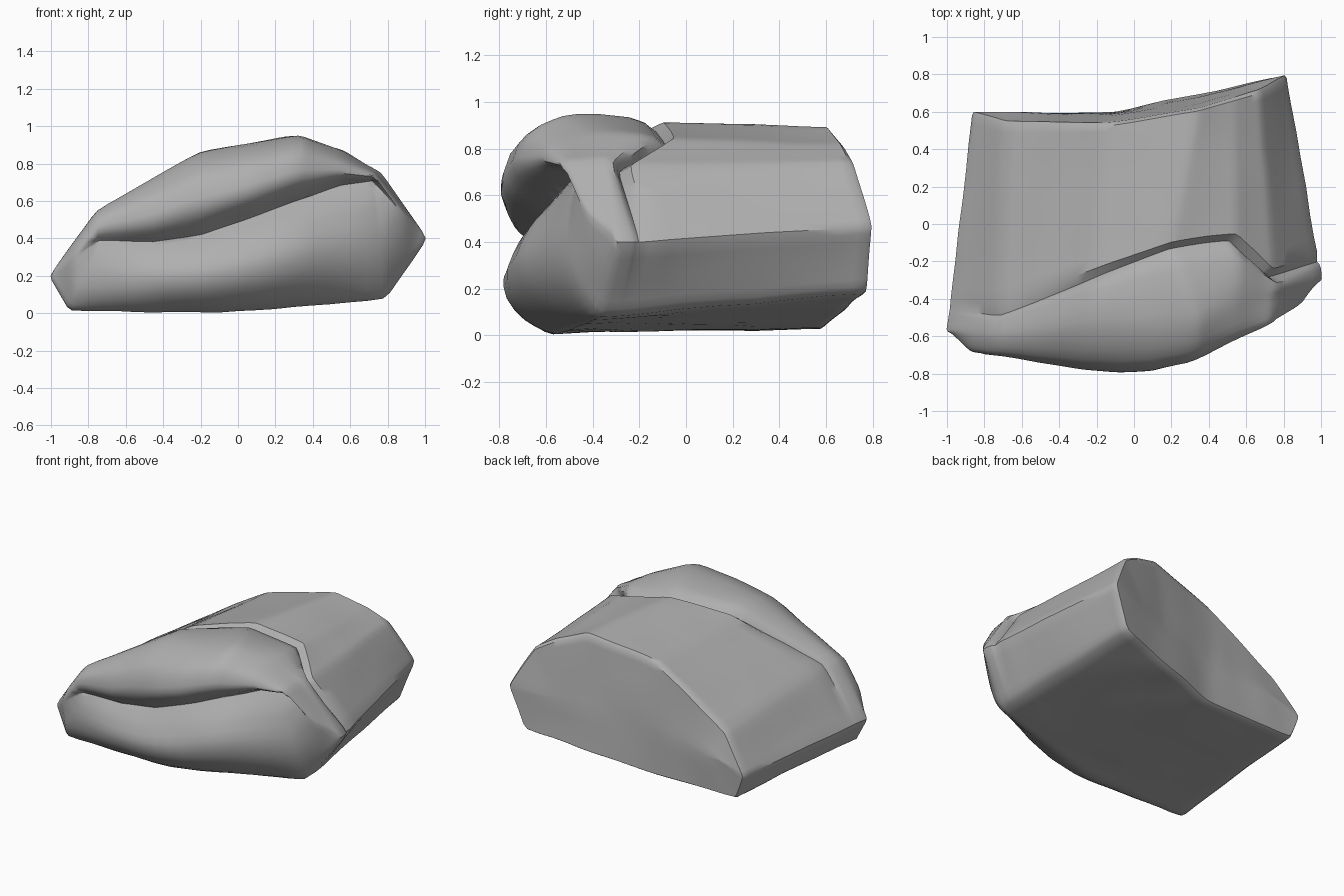
import bpy, bmesh, math
from mathutils import Vector, noise

if "Cube" in bpy.data.objects:
    bpy.data.objects.remove(bpy.data.objects["Cube"])

grey = bpy.data.materials.new("stone grey")
grey.use_nodes = True
grey.diffuse_color = (0.43, 0.43, 0.43, 1)
grey.node_tree.nodes["Principled BSDF"].inputs["Base Color"].default_value = (0.43, 0.43, 0.43, 1)


def interp(table, x):
    """Piecewise linear lookup."""
    for (x0, y0), (x1, y1) in zip(table, table[1:]):
        if x <= x1:
            t = max(0, (x - x0) / (x1 - x0))
            return y0 + (y1 - y0) * t
    return table[-1][1]


def resample(corners, steps=9):
    """Closed polyline with extra points along each edge."""
    points = []
    for a, b in zip(corners, corners[1:] + corners[:1]):
        points += [Vector(a).lerp(Vector(b), k / steps) for k in range(steps)]
    # soften the corners a little
    n = len(points)
    return [(points[i - 1] + points[i] * 4 + points[(i + 1) % n]) / 6 for i in range(n)]


# Matching corner outlines of the front edge, the seam and the back edge
front = resample([(-1.01, -.57, .2), (-.9, -.6, .015), (-.1, -.58, 0), (.79, -.38, .075),
                  (1.01, -.3, .4), (.75, -.38, .76), (.56, -.42, .865), (.34, -.5, .955),
                  (-.2, -.54, .865), (-.76, -.6, .55)])
seam = resample([(-.99, -.45, .2), (-.89, -.45, .02), (-.1, -.4, .01), (.79, -.28, .08),
                 (1.0, -.2, .4), (.77, -.29, .74), (.56, -.09, .86), (.2, -.13, .93),
                 (-.2, -.27, .855), (-.74, -.49, .54)])
back = resample([(-.87, .6, .2), (-.8, .59, .03), (-.1, .6, .03), (.71, .77, .18),
                 (.82, .8, .47), (.67, .72, .74), (.54, .68, .815), (.34, .62, .895),
                 (-.15, .54, .795), (-.69, .55, .45)])
# Seam depth at each corner
depth = [p.x for p in resample([(d, 0, 0) for d in (0, 0, 0, 0, .015, .085, .07, .05, .055, .025)])]

mouth_line = [(-.74, .385), (-.45, .385), (-.2, .42), (.05, .5), (.3, .6), (.55, .68), (.72, .71)]
mouth_depth = [(-.74, .03), (-.5, .09), (-.1, .14), (.3, .16), (.55, .13), (.72, .08)]
face_line = [(-1, -.58), (-.87, -.69), (-.6, -.725), (-.3, -.775), (-.1, -.795), (.1, -.78),
             (.3, -.735), (.7, -.55), (.9, -.43), (1, -.32)]
bulge = [(0, 0), (.08, .33), (.15, .56), (.25, .77), (.35, .9), (.55, 1), (.8, 1), (1, .92)]
back_line = [(-.86, .6), (-.15, .585), (.3, .665), (.8, .79)]

rings = []
# Back face, closing onto a line across its middle
for s in (.9, .65, .35, .12, .04):
    ring = []
    for p in back:
        x = p.x * .75
        ring.append(p.lerp(Vector((x, interp(back_line, x), .36 + .12 * x)), s))
    rings.append(ring)
# Main body, narrowing towards the back
centre = Vector((.05, 0, .4))


def sunk(p, d):
    """Pull a point towards the body axis by distance d."""
    inward = Vector((centre.x - p.x, 0, centre.z - p.z)).normalized()
    return p + inward * d


for t in (.02, .06, .15, .3, .45, .6, .75, .87, .95):
    rings.append([sunk(b.lerp(a, t), d * .3 * t) for a, b, d in zip(seam, back, depth)])
# Seam groove and raised front lobe
rings.append([sunk(p, d) for p, d in zip(seam, depth)])
for t, lift in ((.12, .35), (.3, 0), (.65, -.12), (.9, -.05)):
    rings.append([sunk(a.lerp(b, t), d * lift) for a, b, d in zip(seam, front, depth)])
# Front face: rounded upper lip, lower lip sloping back into the mouth
for s in (.03, .08, .15, .25, .35, .45, .55, .65, .75, .82, .89, .94, 1):
    ring = []
    for p in front:
        mx = max(-.74, min(.72, p.x))
        lip_z = interp(mouth_line, mx)
        q = p.lerp(Vector((mx, 0, lip_z)), s)
        q.y = p.y + (interp(face_line, q.x) - p.y) * interp(bulge, s)
        start = .45 if p.z < lip_z else .66
        q.y += interp(mouth_depth, q.x) * max(0, (s - start) / (1 - start)) ** 1.5
        ring.append(q)
    rings.append(ring)

bm = bmesh.new()
grid = [[bm.verts.new(p) for p in ring] for ring in rings]
count = len(front)
for a, b in zip(grid, grid[1:]):
    for i in range(count):
        j = (i + 1) % count
        bm.faces.new((a[i], a[j], b[j], b[i]))
# Close the collapsed ends
for end in (grid[0], grid[-1]):
    bm.faces.new(end)
bmesh.ops.remove_doubles(bm, verts=bm.verts, dist=.004)
bmesh.ops.triangulate(bm, faces=[f for f in bm.faces if len(f.verts) > 4])
bmesh.ops.recalc_face_normals(bm, faces=bm.faces)
# Slight weathering
for v in bm.verts:
    v.co += noise.noise_vector(v.co * 4) * .008
    v.co.z = max(0, v.co.z)

mesh = bpy.data.meshes.new("boulder")
bm.to_mesh(mesh)
bm.free()
mesh.materials.append(grey)
boulder = bpy.data.objects.new("boulder", mesh)
bpy.context.collection.objects.link(boulder)
bpy.context.view_layer.objects.active = boulder
boulder.select_set(True)
bpy.ops.object.shade_smooth_by_angle(angle=math.radians(40))
